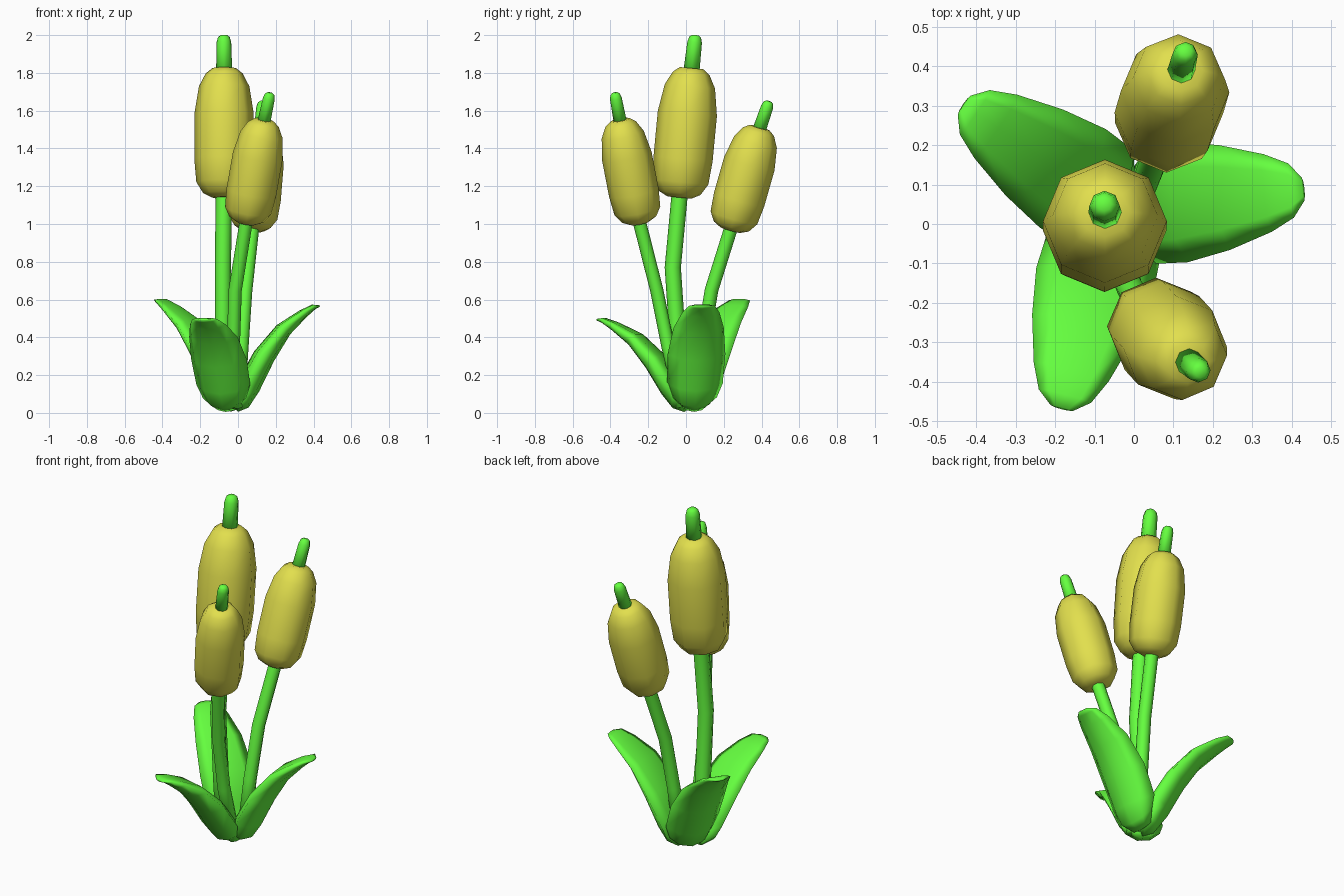
import bpy, bmesh, math
from mathutils import Vector, Matrix

if "Cube" in bpy.data.objects:
    bpy.data.objects.remove(bpy.data.objects["Cube"])


def material(name, rgb):
    m = bpy.data.materials.new(name)
    m.diffuse_color = (*rgb, 1)
    m.use_nodes = True
    m.node_tree.nodes["Principled BSDF"].inputs["Base Color"].default_value = m.diffuse_color
    return m


GREEN = material("leaf_green", (0.13, 1.0, 0.05))
YELLOW = material("head_yellow", (0.76, 0.74, 0.075))


def finish(bm, name, mat):
    bmesh.ops.recalc_face_normals(bm, faces=bm.faces)
    for f in bm.faces:
        f.smooth = True
    me = bpy.data.meshes.new(name)
    bm.to_mesh(me)
    bm.free()
    me.materials.append(mat)
    ob = bpy.data.objects.new(name, me)
    bpy.context.collection.objects.link(ob)
    return ob


def loft(bm, rings):
    """Skin closed rings and cap both ends."""
    n = len(rings[0])
    for lo, hi in zip(rings, rings[1:]):
        for k in range(n):
            j = (k + 1) % n
            bm.faces.new((lo[k], lo[j], hi[j], hi[k]))
    bm.faces.new(rings[0])
    bm.faces.new(rings[-1])


def tube(name, pts, radii, sides, mat):
    """Capped tube of rings along a path."""
    bm = bmesh.new()
    pts = [Vector(p) for p in pts]
    rings = []
    for i, (p, r) in enumerate(zip(pts, radii)):
        d = pts[min(i + 1, len(pts) - 1)] - pts[max(i - 1, 0)]
        q = Vector((0, 0, 1)).rotation_difference(d)
        rings.append([bm.verts.new(p + q @ Vector((r * math.cos(a), r * math.sin(a), 0)))
                      for a in (2 * math.pi * k / sides for k in range(sides))])
    loft(bm, rings)
    return finish(bm, name, mat)


def along(a, b, ts):
    return [Vector(a).lerp(Vector(b), t) for t in ts]


def stalk(tag, stem, head_lo, head_hi, head_r, tip, stem_r):
    # stem
    tube(f"stem_{tag}", stem + [head_lo, along(head_lo, head_hi, [0.1])[0]],
         [stem_r] * (len(stem) + 2), 8, GREEN)
    # seed head
    prof = [(0, 0.4), (0.035, 0.7), (0.12, 0.93), (0.3, 1), (0.65, 1),
            (0.86, 0.85), (0.96, 0.62), (1, 0.4)]
    tube(f"seed_head_{tag}", along(head_lo, head_hi, [t for t, _ in prof]),
         [r * head_r for _, r in prof], 8, YELLOW)
    # spike on top
    base = along(head_lo, head_hi, [0.95])[0]
    tube(f"spike_{tag}", along(base, tip, [0, 0.82, 0.95, 1]),
         [stem_r * f for f in (1, 0.9, 0.72, 0.4)], 8, GREEN)


stalk("tall", [(-0.07, -0.03, 0.03), (-0.08, -0.045, 0.4), (-0.08, -0.07, 0.77)],
      (-0.075, -0.035, 1.14), (-0.073, 0.03, 1.825), 0.157, (-0.075, 0.05, 2.0), 0.043)
stalk("back", [(0.0, 0.05, 0.03), (0.02, 0.085, 0.35), (0.04, 0.135, 0.65)],
      (0.075, 0.235, 0.968), (0.12, 0.39, 1.51), 0.138, (0.132, 0.44, 1.65), 0.036)
stalk("front", [(-0.01, -0.02, 0.03), (-0.025, -0.095, 0.35), (-0.015, -0.155, 0.65)],
      (0.042, -0.245, 1.005), (0.138, -0.35, 1.55), 0.133, (0.17, -0.377, 1.695), 0.035)


def leaf(name, base, angle, length, height, width):
    """Thick solid blade: rounded keel outside, nearly flat inside."""
    # distance, height, half width, depth per row
    rows = [(0.0, 0.01, 0.07, 0.05), (0.13, 0.05, 0.12, 0.09), (0.26, 0.20, 0.15, 0.125),
            (0.44, 0.48, 0.155, 0.115), (0.64, 0.73, 0.135, 0.085),
            (0.84, 0.89, 0.10, 0.05), (0.95, 0.965, 0.07, 0.03), (1.0, 0.985, 0.03, 0.012)]
    section = [(-1, 0.7), (-0.6, 0.2), (0, 0), (0.6, 0.2), (1, 0.7),
               (0.6, 0.95), (0, 0.95), (-0.6, 0.95)]
    bm = bmesh.new()
    rings = []
    for i, (r, z, w, depth) in enumerate(rows):
        a, b = rows[max(i - 1, 0)], rows[min(i + 1, len(rows) - 1)]
        t = Vector(((b[0] - a[0]) * length, 0, (b[1] - a[1]) * height)).normalized()
        n = Vector((-0.5, 0, 0.87)) if i < 2 else Vector((-t.z, 0, t.x))
        mid = Vector((r * length, 0, z * height))
        rings.append([bm.verts.new(mid + Vector((0, s * w * width, 0)) + n * depth * d)
                      for s, d in section])
    loft(bm, rings)
    bm.transform(Matrix.Translation(base) @ Matrix.Rotation(math.radians(angle), 4, 'Z'))
    finish(bm, name, GREEN)


# leaves around the foot
leaf("leaf_right", (0.0, 0.043, 0.0), 6, 0.435, 0.57, 0.99)
leaf("leaf_back_left", (-0.04, 0.038, 0.0), 146, 0.475, 0.6, 0.97)
leaf("leaf_front", (-0.065, -0.01, 0.0), 255.5, 0.475, 0.495, 0.98)
